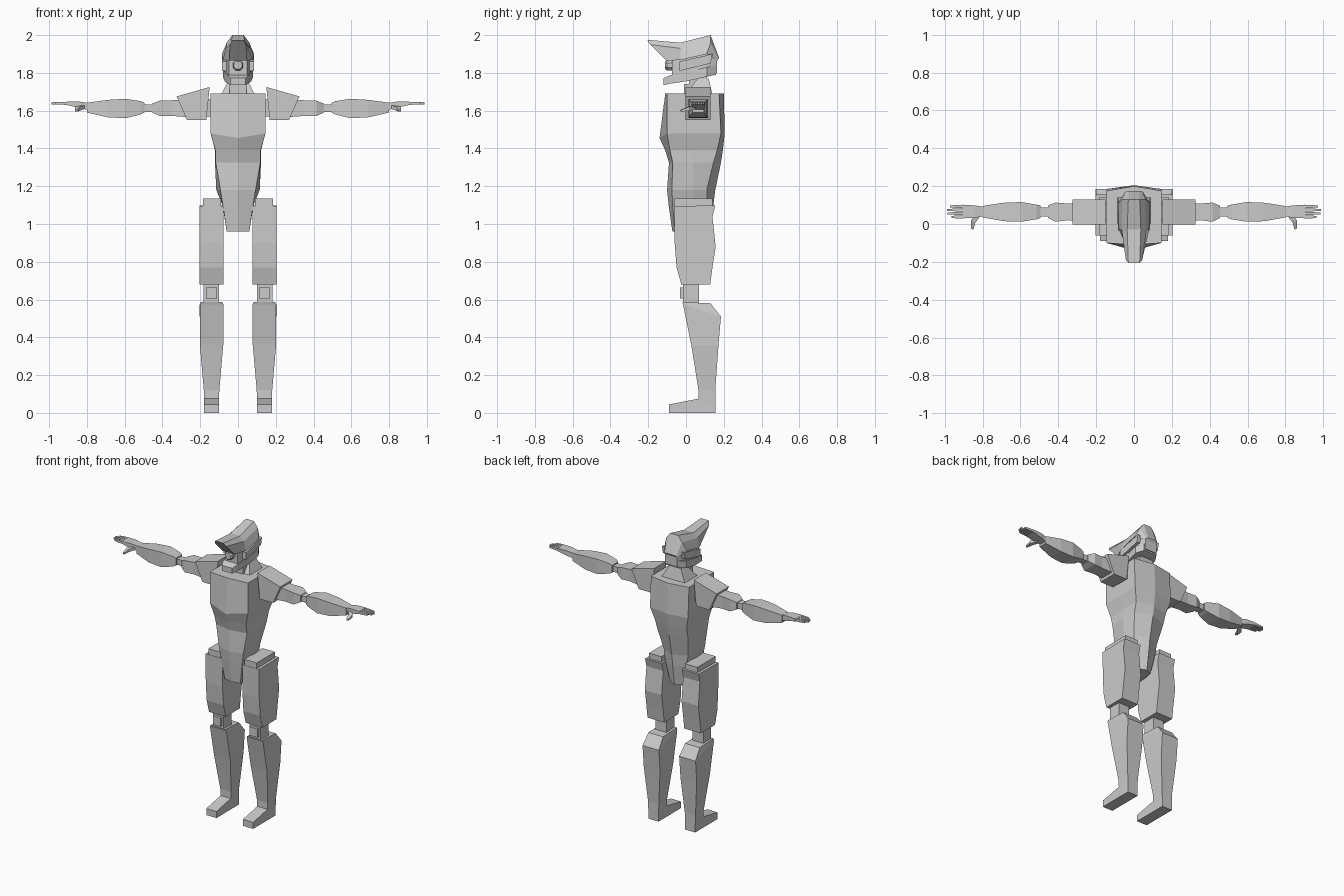
import bpy, bmesh, math
from mathutils import Vector

grey = bpy.data.materials.new("light_grey")
grey.diffuse_color = (0.6, 0.6, 0.6, 1)


def loft(name, rings, mirror=False):
    """Skin a list of equal-length point rings, cap both ends."""
    for s in ((1, -1) if mirror else (1,)):
        bm = bmesh.new()
        vs = [[bm.verts.new((p[0] * s, p[1], p[2])) for p in r] for r in rings]
        n = len(vs[0])
        for a, b in zip(vs, vs[1:]):
            for i in range(n):
                j = (i + 1) % n
                bm.faces.new((a[i], a[j], b[j], b[i]))
        bm.faces.new(vs[0][::-1])
        bm.faces.new(vs[-1])
        bmesh.ops.recalc_face_normals(bm, faces=bm.faces[:])
        full = name if not mirror else name + ("_left" if s > 0 else "_right")
        me = bpy.data.meshes.new(full)
        bm.to_mesh(me)
        bm.free()
        me.materials.append(grey)
        bpy.context.collection.objects.link(bpy.data.objects.new(full, me))


def zrect(z, x0, x1, y0, y1):
    return [(x0, y0, z), (x1, y0, z), (x1, y1, z), (x0, y1, z)]


def xrect(x, y0, y1, z0, z1):
    return [(x, y0, z0), (x, y1, z0), (x, y1, z1), (x, y0, z1)]


def box(name, x0, x1, y0, y1, z0, z1, mirror=False):
    loft(name, [zrect(z0, x0, x1, y0, y1), zrect(z1, x0, x1, y0, y1)], mirror)


def side_prism(name, profile, x0, x1, mirror=False):
    loft(name, [[(x, y, z) for y, z in profile] for x in (x0, x1)], mirror)


# Torso and pelvis: eight-sided rings with a ridge down front and back
def torso_ring(z, hf, hs, hb, fm, fc, sy, bc, bm_, dz=0):
    return [(0, fm, z - dz), (hf, fc, z), (hs, sy, z), (hb, bc, z),
            (0, bm_, z), (-hb, bc, z), (-hs, sy, z), (-hf, fc, z)]


loft("torso", [
    torso_ring(1.69, .145, .145, .145, -.11, -.10, .04, .175, .20),
    torso_ring(1.48, .145, .145, .145, -.14, -.10, .04, .185, .205, .025),
    torso_ring(1.39, .12, .122, .12, -.11, -.085, .04, .165, .195),
    torso_ring(1.325, .118, .122, .118, -.09, -.07, .04, .145, .185),
    torso_ring(1.18, .093, .115, .093, -.10, -.075, .04, .11, .155),
    torso_ring(1.10, .08, .082, .08, -.092, -.07, .04, .11, .145),
    torso_ring(.96, .06, .06, .05, -.072, -.06, .03, .10, .125)])

# Neck
loft("collar", [zrect(1.685, -.09, .09, .0, .14), zrect(1.77, -.045, .045, .06, .12)])
box("neck_base", -.045, .045, -.01, .12, 1.68, 1.74)
box("neck", -.038, .038, .015, .11, 1.73, 1.83)


# Head: helmet with forward brim
def helmet_ring(t, m, l):
    half = [t, m, l]
    return [(h, y, z) for h, y, z in half] + [(-h, y, z) for h, y, z in half[::-1]]


loft("helmet", [
    helmet_ring((.03, -.205, 1.975), (.043, -.19, 1.95), (.045, -.105, 1.865)),
    helmet_ring((.036, -.03, 1.96), (.065, -.03, 1.93), (.08, -.03, 1.868)),
    helmet_ring((.03, .13, 2.0), (.06, .13, 1.96), (.085, .11, 1.9)),
    helmet_ring((.03, .175, 1.88), (.045, .172, 1.875), (.05, .165, 1.865))])


def yrect(y, h, z0, z1):
    return [(-h, y, z0), (h, y, z0), (h, y, z1), (-h, y, z1)]


loft("skull", [yrect(-.075, .048, 1.76, 1.875), yrect(0, .068, 1.78, 1.89),
               yrect(.11, .068, 1.8, 1.92), yrect(.165, .045, 1.8, 1.89)])
loft("jaw", [yrect(-.12, .04, 1.735, 1.772), yrect(-.09, .052, 1.742, 1.785),
             yrect(0, .07, 1.755, 1.805), yrect(.11, .08, 1.78, 1.83),
             yrect(.158, .05, 1.79, 1.84)])
side_prism("ear_plate", [(-.035, 1.81), (.13, 1.85), (.14, 1.90), (-.035, 1.86)],
           .06, .085, True)
loft("face_mask", [[(r * math.cos(math.tau * (i + .5) / 8), y,
                     1.84 + r * math.sin(math.tau * (i + .5) / 8)) for i in range(8)]
                   for y, r in ((-.06, .03), (-.1, .03), (-.11, .022))])

# Shoulder pads
pad = [(.15, 1.725), (.325, 1.675), (.27, 1.55), (.168, 1.55)]
loft("shoulder_pad", [[(x, y, z) for x, z in pad] for y in (-.003, .13)], True)
box("shoulder_joint", .13, .18, .02, .11, 1.57, 1.66, True)

# Arms
loft("upper_arm", [xrect(.25, .015, .115, 1.565, 1.66), xrect(.35, .02, .108, 1.572, 1.655),
                   xrect(.415, .012, .113, 1.572, 1.653), xrect(.455, .032, .097, 1.59, 1.637)], True)
loft("elbow", [xrect(.45, .04, .088, 1.593, 1.633), xrect(.51, .04, .088, 1.593, 1.633)], True)
loft("forearm", [xrect(.495, .032, .098, 1.59, 1.64), xrect(.515, .025, .102, 1.58, 1.65),
                 xrect(.595, .012, .116, 1.56, 1.663), xrect(.69, .015, .112, 1.565, 1.657),
                 xrect(.80, .035, .095, 1.59, 1.642)], True)

# Hands
loft("palm", [xrect(.79, .042, .09, 1.603, 1.64), xrect(.84, .033, .098, 1.615, 1.648),
              xrect(.905, .03, .102, 1.63, 1.648)], True)
for i, tip in enumerate((.965, .985, .988, .972)):
    y = .030 + .0185 * i
    loft("finger_%d" % (i + 1), [xrect(.895, y, y + .0155, 1.63, 1.647),
                                 xrect(.94, y, y + .0145, 1.632, 1.647),
                                 xrect(tip, y + .002, y + .0125, 1.634, 1.644)], True)
loft("thumb", [[(x - .012, y, z - .01), (x + .012, y + .01, z - .01),
                (x + .012, y + .01, z + .01), (x - .012, y, z + .01)]
               for x, y, z in ((.82, .045, 1.62), (.85, .008, 1.61))]
     + [[(.848, -.03, 1.595), (.862, -.024, 1.595), (.862, -.024, 1.604), (.848, -.03, 1.604)]], True)

# Legs
box("hip_joint", .09, .185, -.06, .14, 1.08, 1.135, True)
side_prism("thigh", [(-.062, 1.095), (-.06, .9), (-.05, .77), (-.025, .68), (.128, .68),
                     (.14, .77), (.157, .88), (.14, 1.04), (.155, 1.098)], .076, .204, True)
box("knee_joint", .10, .182, -.015, .07, .57, .69, True)
box("kneecap", .112, .17, -.032, -.01, .605, .665, True)


def shin_ring(zf, zb, h, y0, y1):
    c = .14
    return [(c - h, y0, zf), (c + h, y0, zf), (c + h, y1, zb), (c - h, y1, zb)]


loft("shin", [shin_ring(.587, .58, .056, -.02, .13), shin_ring(.575, .51, .0625, -.016, .185),
              shin_ring(.36, .36, .062, .028, .172), shin_ring(.12, .12, .041, .066, .155),
              shin_ring(.05, .05, .039, .066, .155)], True)
side_prism("foot", [(-.09, 0), (.155, 0), (.155, .075), (.065, .075), (-.09, .045)],
           .101, .179, True)
